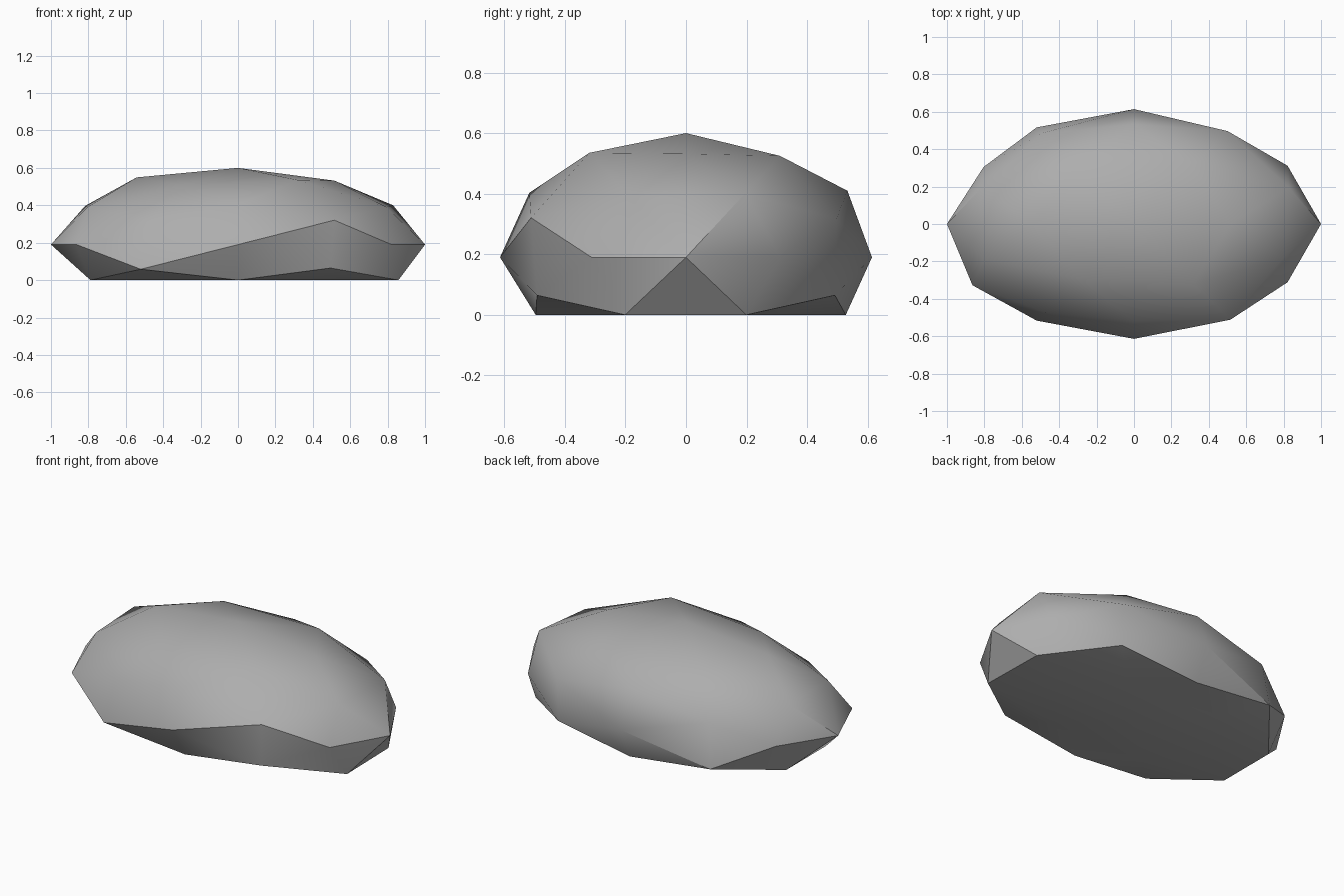
import bpy, bmesh, math
from mathutils import Vector

if "Cube" in bpy.data.objects:
    bpy.data.objects.remove(bpy.data.objects["Cube"])

PHI = (1 + 5 ** 0.5) / 2
SCALE = Vector((1.0, 0.614, 0.41))   # half sizes of the boulder
MIDDLE = 0.19                        # height of its widest ring

# Directions of a once-divided icosahedron: corners, axis points, edge midpoints
patterns = [(1, 0, 0), (0, 1, 0), (0, 0, 1),
            (PHI, 1, 0), (0, PHI, 1), (1, 0, PHI),
            (0.5, PHI / 2, 0.5 / PHI), (PHI / 2, 0.5 / PHI, 0.5), (0.5 / PHI, 0.5, PHI / 2)]
directions = set()
for p in patterns:
    for sx in (-1, 1):
        for sy in (-1, 1):
            for sz in (-1, 1):
                v = Vector((p[0] * sx, p[1] * sy, p[2] * sz)).normalized()
                directions.add(tuple(round(c, 4) + 0.0 for c in v))

# Small bumps and dents: direction, radial factor
bumps = [((-.85, -.53, 0), 1.015), ((.85, -.53, 0), .965), ((.85, .53, 0), .965), ((-.85, .53, 0), .945),
         ((-.5, -.81, .31), .95), ((.5, -.81, .31), 1.03), ((-.5, .81, .31), .98), ((.5, .81, .31), 1.0),
         ((-.5, -.81, -.31), 1.04), ((.5, -.81, -.31), .99), ((-.5, .81, -.31), 1.04), ((.5, .81, -.31), .99),
         ((-.53, 0, .85), 1.03), ((.53, 0, .85), .98), ((0, -.85, .53), .99), ((0, .85, .53), 1.02),
         ((0, -.85, -.53), .95), ((0, .85, -.53), 1.01),
         ((-.31, -.5, .81), .95), ((.31, -.5, .81), 1.04), ((.31, .5, .81), 1.01),
         ((.81, .31, .5), 1.025), ((-.81, .31, .5), 1.01), ((.81, -.31, .5), .98), ((-.81, -.31, .5), .99),
         ((.81, .31, -.5), 1.05), ((.81, -.31, -.5), 1.06), ((-.81, .31, -.5), .975), ((-.81, -.31, -.5), .975)]


def radius(d):
    for b, f in bumps:
        if (Vector(b) - d).length < 0.05:
            return f
    return 1.0


# Boulder: faceted ball, stretched, dented and pressed flat on the ground
bm = bmesh.new()
for d in sorted(directions):
    bm.verts.new(d)
bmesh.ops.convex_hull(bm, input=bm.verts[:])
for v in bm.verts:
    d = v.co.copy()
    v.co = d * SCALE * radius(d)
    v.co.z = max(0.0, v.co.z + MIDDLE)
bmesh.ops.recalc_face_normals(bm, faces=bm.faces[:])
mesh = bpy.data.meshes.new("boulder")
bm.to_mesh(mesh)
bm.free()

stone = bpy.data.materials.new("stone grey")
stone.diffuse_color = (0.42, 0.42, 0.42, 1)
stone.use_nodes = True
stone.node_tree.nodes["Principled BSDF"].inputs["Base Color"].default_value = stone.diffuse_color
mesh.materials.append(stone)

boulder = bpy.data.objects.new("boulder", mesh)
bpy.context.collection.objects.link(boulder)
bpy.context.view_layer.objects.active = boulder
boulder.select_set(True)
bpy.ops.object.shade_smooth_by_angle(angle=math.radians(30))
